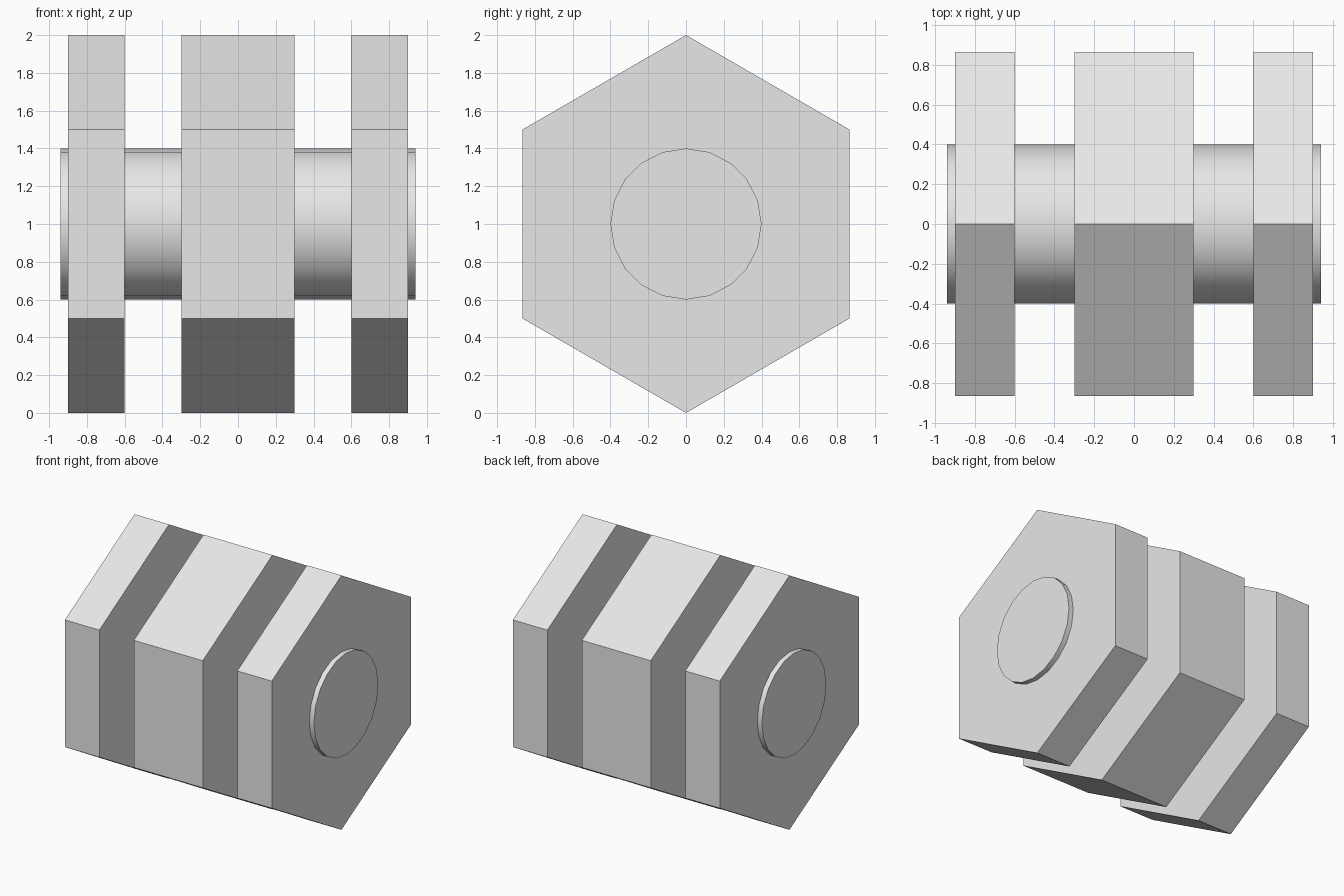
import bpy, math

cube = bpy.data.objects.get("Cube")
if cube:
    bpy.data.objects.remove(cube, do_unlink=True)

AXIS_HEIGHT = 1.0

grey = bpy.data.materials.new("light_grey")
grey.use_nodes = True
colour = (0.8, 0.8, 0.8, 1.0)
grey.diffuse_color = colour
grey.node_tree.nodes["Principled BSDF"].inputs["Base Color"].default_value = colour


def prism(name, sides, radius, x_min, x_max):
    """Prism lying along x, with a corner pointing straight up."""
    bpy.ops.mesh.primitive_cylinder_add(
        vertices=sides, radius=radius, depth=x_max - x_min,
        location=((x_min + x_max) / 2, 0, AXIS_HEIGHT),
        rotation=(0, math.pi / 2, 0))
    obj = bpy.context.object
    # The primitive's first corner is on +y; spin it about its own axis to +z
    obj.rotation_euler = (math.pi / 2, 0, math.pi / 2)
    bpy.ops.object.transform_apply(location=False, rotation=True, scale=True)
    obj.name = name
    obj.data.name = name
    obj.data.materials.append(grey)
    return obj


# Hexagonal plates: a wide one in the middle, a thin one at each end
prism("middle_hex", 6, 1.0, -0.3, 0.3)
for side, sign in (("left", 1), ("right", -1)):
    x_min, x_max = sorted((sign * 0.6, sign * 0.9))
    prism(side + "_hex", 6, 1.0, x_min, x_max)

# Round axle through all plates, with short stubs at the ends
axle = prism("axle", 20, 0.4, -0.94, 0.94)
bpy.ops.object.shade_smooth_by_angle(angle=math.radians(30))
